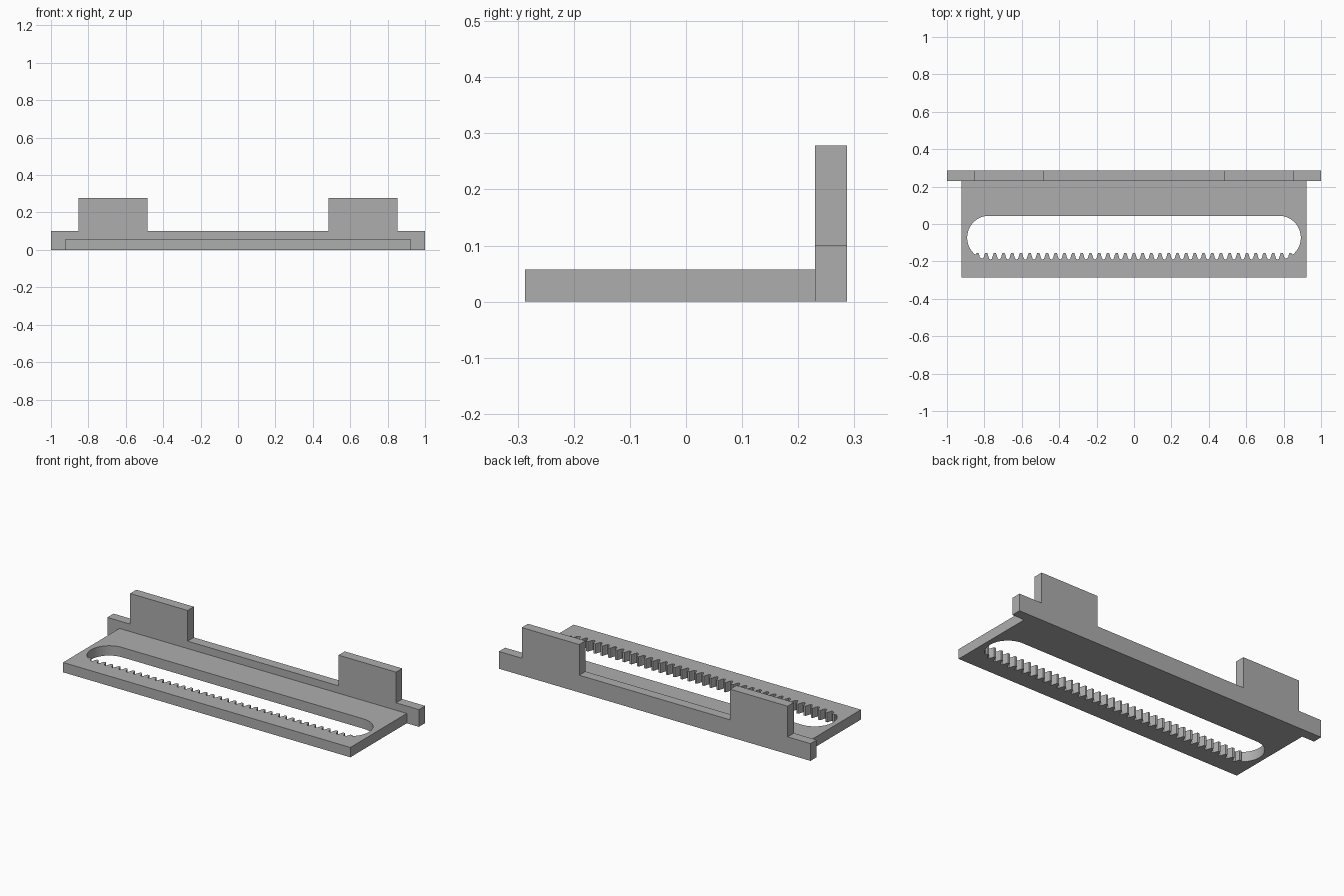
import bpy, bmesh, math
from mathutils import Matrix

default = bpy.data.objects.get("Cube")
if default:
    bpy.data.objects.remove(default, do_unlink=True)

GREY = (0.42, 0.42, 0.42, 1)
grey = bpy.data.materials.new("plain grey")
grey.use_nodes = True
grey.diffuse_color = GREY
grey.node_tree.nodes["Principled BSDF"].inputs["Base Color"].default_value = GREY


def extruded_part(name, outlines, depth, placement):
    """Fill outlines (later ones are holes), extrude by depth, then place."""
    bm = bmesh.new()
    edges = []
    for points in outlines:
        verts = [bm.verts.new((x, y, 0)) for x, y in points]
        edges += [bm.edges.new((v, verts[i - 1])) for i, v in enumerate(verts)]
    bmesh.ops.triangle_fill(bm, use_beauty=True, edges=edges, normal=(0, 0, 1))
    result = bmesh.ops.extrude_face_region(bm, geom=bm.faces[:], use_keep_orig=True)
    moved = [g for g in result["geom"] if isinstance(g, bmesh.types.BMVert)]
    bmesh.ops.translate(bm, verts=moved, vec=(0, 0, depth))
    bmesh.ops.recalc_face_normals(bm, faces=bm.faces[:])
    bmesh.ops.dissolve_limit(bm, angle_limit=0.01, verts=bm.verts[:], edges=bm.edges[:])
    bm.transform(placement)
    mesh = bpy.data.meshes.new(name)
    bm.to_mesh(mesh)
    bm.free()
    mesh.materials.append(grey)
    obj = bpy.data.objects.new(name, mesh)
    bpy.context.collection.objects.link(obj)
    return obj


# Slot with round ends and a rack of teeth along its front edge
RADIUS, MIDDLE, STRAIGHT = 0.117, -0.073, 0.775
PITCH, TOOTH_HEIGHT, TEETH_EACH_SIDE = 0.0465, 0.034, 18
TOOTH = [(-0.5, 0), (-0.36, 0.1), (-0.28, 0.35), (-0.2, 0.75), (-0.13, 1),
         (0.13, 1), (0.2, 0.75), (0.28, 0.35), (0.36, 0.1)]


def slot_floor(x):
    past = max(0, abs(x) - STRAIGHT)
    return MIDDLE - math.sqrt(max(0, RADIUS ** 2 - past ** 2))


slot = []
for n in range(-TEETH_EACH_SIDE, TEETH_EACH_SIDE + 1):
    for dx, h in TOOTH:
        x = (n + dx) * PITCH
        slot.append((x, max(slot_floor(x), MIDDLE - RADIUS + h * TOOTH_HEIGHT)))
end_x = (TEETH_EACH_SIDE + 0.5) * PITCH
slot.append((end_x, slot_floor(end_x)))

# Round ends continue from the last tooth, over the back edge, to the first tooth
start = -math.acos((end_x - STRAIGHT) / RADIUS)
STEPS = 20
arc = []
for i in range(1, STEPS + 1):
    a = start + (math.pi / 2 - start) * i / STEPS
    arc.append((STRAIGHT + RADIUS * math.cos(a), MIDDLE + RADIUS * math.sin(a)))
slot += arc + [(-x, y) for x, y in reversed(arc)]

# Base plate
FRONT, SEAM, BACK = -0.287, 0.23, 0.287
plate = [(-0.922, FRONT), (0.922, FRONT), (0.922, SEAM), (-0.922, SEAM)]
extruded_part("slotted_plate", [plate, slot], 0.057, Matrix())

# Back rail with two raised tabs, drawn upright and mirrored
half = [(1, 0), (1, 0.1), (0.853, 0.1), (0.853, 0.278), (0.484, 0.278), (0.484, 0.1)]
rail = half + [(-x, z) for x, z in reversed(half)]
upright = Matrix.Translation((0, BACK, 0)) @ Matrix.Rotation(math.pi / 2, 4, "X")
extruded_part("back_rail", [rail], BACK - SEAM, upright)
